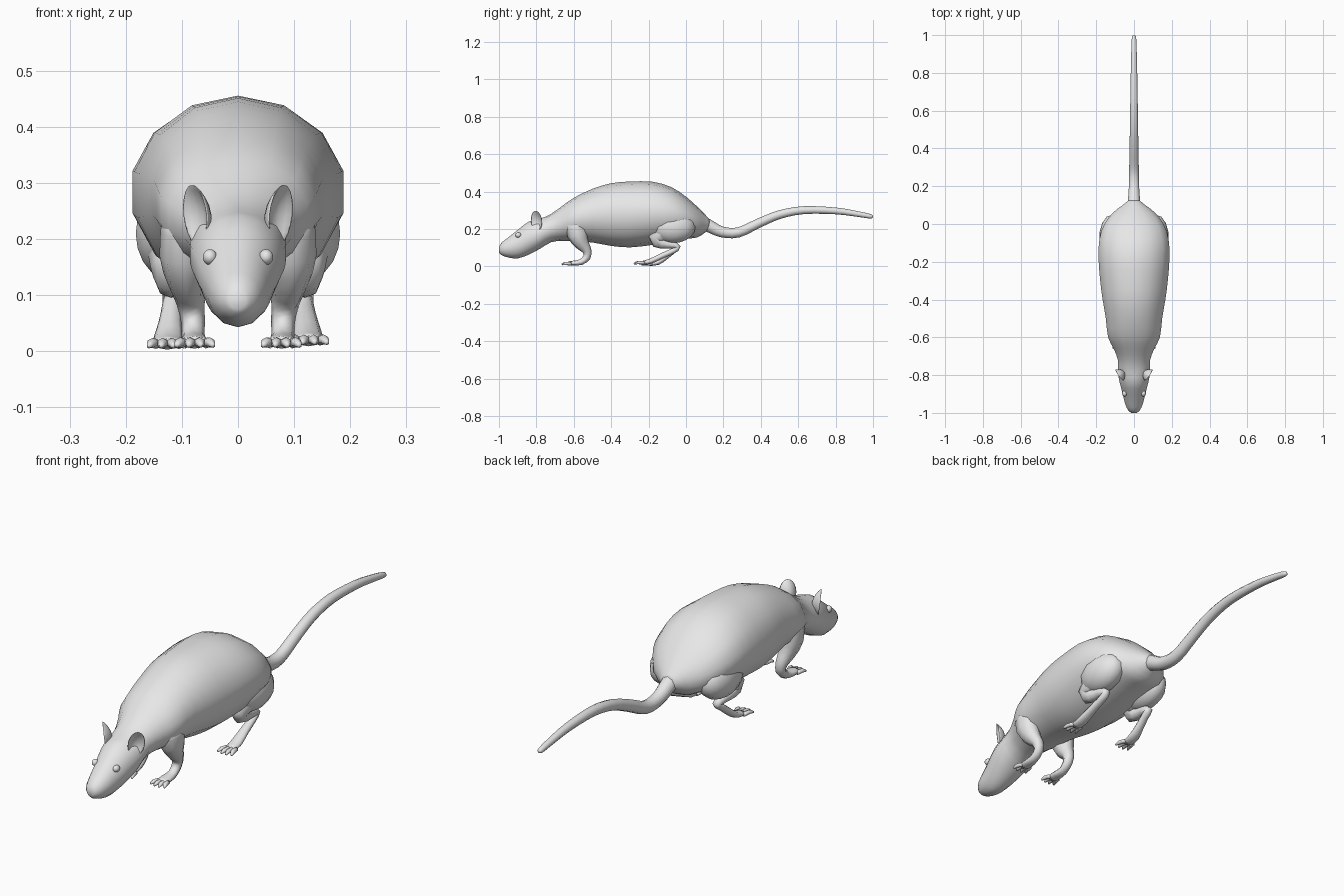
import bpy, bmesh, math
from mathutils import Vector, Matrix

cube = bpy.data.objects.get("Cube")
if cube:
    bpy.data.objects.remove(cube)

grey = bpy.data.materials.new("plain grey")
grey.use_nodes = True
grey.diffuse_color = (0.8, 0.8, 0.8, 1)
grey.node_tree.nodes["Principled BSDF"].inputs["Base Color"].default_value = (0.8, 0.8, 0.8, 1)


def finish(name, bm):
    bmesh.ops.recalc_face_normals(bm, faces=bm.faces)
    for f in bm.faces:
        f.smooth = True
    mesh = bpy.data.meshes.new(name)
    bm.to_mesh(mesh)
    bm.free()
    mesh.materials.append(grey)
    obj = bpy.data.objects.new(name, mesh)
    bpy.context.collection.objects.link(obj)
    return obj


def spline(points, steps):
    """Catmull-Rom through tuples of any length."""
    pts = [Vector(p) for p in points]
    out = []
    for i in range(len(pts) - 1):
        a, b, c, d = pts[max(i - 1, 0)], pts[i], pts[i + 1], pts[min(i + 2, len(pts) - 1)]
        for k in range(steps):
            t = k / steps
            out.append(0.5 * (2 * b + (c - a) * t + (2 * a - 5 * b + 4 * c - d) * t * t
                              + (3 * b - a - 3 * c + d) * t ** 3))
    return out + [pts[-1]]


def loft(name, stations, sides=8, steps=2, upright=False):
    """Stations: x, y, z, half width, half depth."""
    st = spline(stations, steps)
    bm = bmesh.new()
    rings = []
    for i, s in enumerate(st):
        a, b = st[max(i - 1, 0)], st[min(i + 1, len(st) - 1)]
        tangent = Vector((0, 1, 0)) if upright else (Vector(b[:3]) - Vector(a[:3])).normalized()
        side = Vector((1, 0, 0))
        side = (side - tangent * side.dot(tangent)).normalized()
        up = side.cross(tangent)
        ring = []
        for k in range(sides):
            t = math.tau * k / sides
            ring.append(bm.verts.new(Vector(s[:3]) + side * math.sin(t) * s[3]
                                     + up * math.cos(t) * s[4]))
        rings.append(ring)
    for r, q in zip(rings, rings[1:]):
        for k in range(sides):
            n = (k + 1) % sides
            bm.faces.new((r[k], r[n], q[n], q[k]))
    bm.faces.new(rings[0])
    bm.faces.new(rings[-1])
    return finish(name, bm)


def ball(name, centre, radii, u=14, v=10):
    bm = bmesh.new()
    bmesh.ops.create_uvsphere(bm, u_segments=u, v_segments=v, radius=1)
    bmesh.ops.transform(bm, matrix=Matrix.Translation(centre) @ Matrix.Diagonal((*radii, 1)),
                        verts=bm.verts)
    return finish(name, bm)


def ear(name, s):
    # Rounded plate, hollowed on its outward and forward face
    bm = bmesh.new()
    bmesh.ops.create_uvsphere(bm, u_segments=16, v_segments=10, radius=1)
    for v in bm.verts:
        r2 = v.co.y ** 2 + v.co.z ** 2
        hollow = 0.024 * (1 - r2)
        thick = 0.006 * v.co.x
        v.co = Vector((thick - hollow + 0.008, v.co.y * 0.036, v.co.z * 0.054))
        v.co.x += 0.12 * v.co.z
    bmesh.ops.rotate(bm, verts=bm.verts, matrix=Matrix.Rotation(math.radians(-35), 3, "Z"))
    bmesh.ops.translate(bm, verts=bm.verts, vec=(0.07, -0.795, 0.243))
    for v in bm.verts:
        v.co.x *= s
    finish(name, bm)


# Head and body: y, top, bottom, half width
body = [
    (-1.0, .105, .075, .014), (-.985, .128, .06, .032), (-.95, .155, .048, .048),
    (-.9, .195, .043, .06), (-.84, .24, .063, .076), (-.78, .255, .095, .086),
    (-.72, .282, .13, .086), (-.66, .325, .137, .108), (-.6, .367, .135, .138),
    (-.5, .415, .128, .15), (-.4, .445, .11, .167), (-.3, .454, .102, .18),
    (-.18, .453, .115, .189), (-.08, .425, .133, .184), (.0, .373, .148, .158),
    (.06, .32, .155, .112), (.1, .28, .18, .06), (.125, .252, .2, .03),
]
loft("body", [(0, y, (t + b) / 2, w * 1.02, (t - b) / 2) for y, t, b, w in body],
     sides=14, upright=True)
ball("nose", (0, -.983, .083), (.018, .016, .015))

# Tail: y, z, radius
tail = [(.06, .24, .04), (.12, .218, .034), (.19, .185, .029), (.28, .182, .027),
        (.39, .232, .025), (.5, .277, .023), (.63, .301, .021), (.8, .297, .018),
        (.92, .28, .015), (.985, .268, .012), (.999, .266, .005)]
loft("tail", [(0, y, z, r, r) for y, z, r in tail], sides=10, steps=3)


def toes(name, s, x, y, z, length, spread):
    for i in (-1.5, -.5, .5, 1.5):
        reach = length * (1 - .12 * abs(i))
        tx, ex = x + i * spread, x + i * spread * 1.7
        loft(f"{name}_toe", [(s * tx, y, z, .01, .009),
                             (s * (tx + ex) / 2, y - reach * .6, z + .002, .01, .009),
                             (s * ex, y - reach, z - .004, .004, .004)], sides=6)


for s, side in ((1, "left"), (-1, "right")):
    ear(f"{side}_ear", s)
    ball(f"{side}_eye", (s * .05, -.897, .168), (.013, .016, .014))

    # Front leg
    loft(f"{side}_front_leg", [
        (s * .09, -.59, .24, .045, .06), (s * .095, -.58, .17, .045, .055),
        (s * .09, -.555, .12, .034, .038), (s * .084, -.53, .085, .025, .025),
        (s * .08, -.53, .05, .021, .02), (s * .08, -.56, .024, .021, .016),
        (s * .078, -.6, .018, .027, .013), (s * .077, -.63, .016, .024, .011)])
    toes(f"{side}_front", s, .077, -.615, .014, .052, .013)

    # Hind leg, the right foot set slightly back
    dy, dz = (0, 0) if s > 0 else (.04, -.006)
    ball(f"{side}_thigh", (s * .115, -.07, .21), (.069, .12, .085))
    loft(f"{side}_hind_leg", [
        (s * .115, -.1, .2, .05, .06), (s * .12, -.165, .148, .036, .04),
        (s * .12, -.13, .123, .027, .028), (s * .118, -.075, .115, .022, .019),
        (s * .116, -.045, .104, .019, .017), (s * .117, -.068, .084, .018, .015),
        (s * .121, -.13 + dy / 2, .056 + dz, .021, .015),
        (s * .124, -.19 + dy, .028 + dz, .027, .014),
        (s * .126, -.235 + dy, .019 + dz, .024, .01)])
    toes(f"{side}_hind", s, .126, -.222 + dy, .019 + dz, .06, .013)
